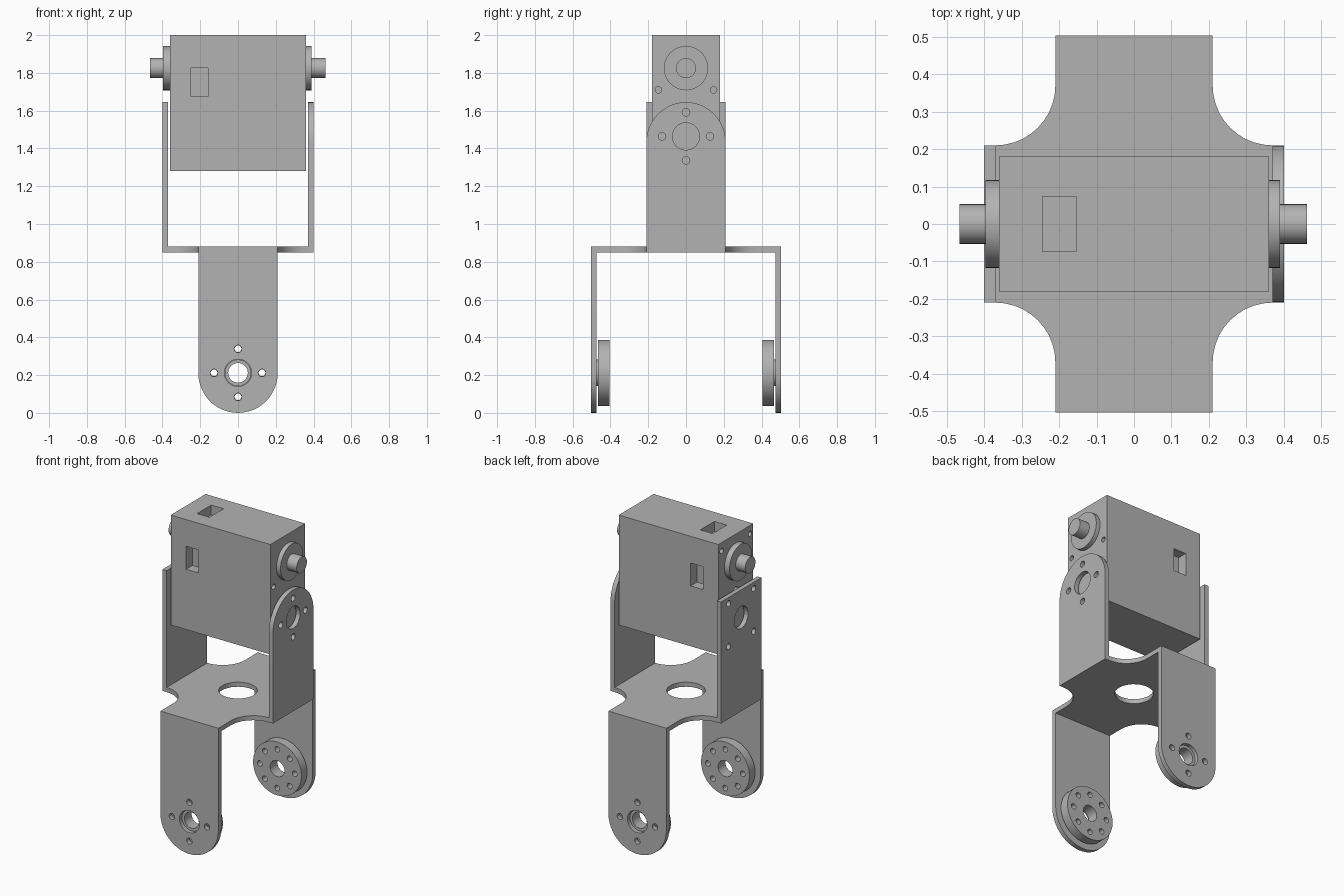
import bpy
import bmesh
from math import cos, sin, pi, radians

if "Cube" in bpy.data.objects:
    bpy.data.objects.remove(bpy.data.objects["Cube"])

grey = bpy.data.materials.new("plain grey")
grey.use_nodes = True
grey.diffuse_color = (0.45, 0.45, 0.45, 1)
grey.node_tree.nodes["Principled BSDF"].inputs["Base Color"].default_value = grey.diffuse_color


def arc(cu, cv, r, start, end, steps):
    angles = [radians(start + (end - start) * i / steps) for i in range(steps + 1)]
    return [(cu + r * cos(a), cv + r * sin(a)) for a in angles]


def circle(u, v, r, n=32):
    return arc(u, v, r, 0, 360, n)[:-1]


def rect(u0, u1, v0, v1):
    return [(u0, v0), (u1, v0), (u1, v1), (u0, v1)]


def place(axis, w, u, v):
    return {"x": (w, u, v), "y": (u, w, v), "z": (u, v, w)}[axis]


def make(name, prisms):
    """Object from prisms, each (profile, axis, from, to)."""
    bm = bmesh.new()
    for profile, axis, a, b in prisms:
        low = [bm.verts.new(place(axis, a, u, v)) for u, v in profile]
        high = [bm.verts.new(place(axis, b, u, v)) for u, v in profile]
        bm.faces.new(low)
        bm.faces.new(high)
        for i in range(len(profile)):
            j = (i + 1) % len(profile)
            bm.faces.new((low[i], low[j], high[j], high[i]))
    bmesh.ops.recalc_face_normals(bm, faces=bm.faces)
    mesh = bpy.data.meshes.new(name)
    bm.to_mesh(mesh)
    bm.free()
    mesh.materials.append(grey)
    obj = bpy.data.objects.new(name, mesh)
    bpy.context.scene.collection.objects.link(obj)
    return obj


def part(name, prisms, cuts=()):
    obj = make(name, prisms)
    bpy.ops.object.select_all(action="DESELECT")
    obj.select_set(True)
    bpy.context.view_layer.objects.active = obj
    if cuts:
        cutter = make(name + "_cutter", cuts)
        cutter.hide_render = True
        mod = obj.modifiers.new("holes", "BOOLEAN")
        mod.operation = "DIFFERENCE"
        mod.solver = "EXACT"
        mod.object = cutter
        bpy.ops.object.modifier_apply(modifier=mod.name)
        bpy.data.objects.remove(cutter)
    bpy.ops.object.shade_smooth_by_angle(angle=radians(30))
    return obj


def ring(u, v, r, count, hole, start=0):
    """Circular hole profiles spaced round a centre."""
    return [circle(u + r * cos(start + 2 * pi * i / count),
                   v + r * sin(start + 2 * pi * i / count), hole, 16) for i in range(count)]


# Cross-shaped base plate with concave corners and a central hole
HALF, T0, T1 = 0.21, 0.85, 0.88
quarter = [(0.37, HALF)] + arc(0.37, 0.37, 0.16, 270, 180, 10)[1:] + [(HALF, 0.473)]
mirrored = [(-u, v) for u, v in reversed(quarter)]
outline = quarter + mirrored
outline += [(-u, -v) for u, v in outline]
part("base_plate", [(outline, "z", T0, T1)],
     [(circle(0, 0, 0.115), "z", T0 - 0.1, T1 + 0.1)])

# Upper arms: rounded on the left, square on the right
round_top = [(-HALF, T0), (HALF, T0)] + arc(0, 1.435, HALF, 0, 180, 24)
holes = [circle(0, 1.464, 0.072)] + ring(0, 1.464, 0.127, 4, 0.02)
part("left_arm", [(round_top, "x", 0.37, 0.40)], [(h, "x", 0.3, 0.5) for h in holes])
holes = [circle(0, 1.464, 0.072)]
holes += [circle(u, 1.464 + v, 0.02, 16) for u in (-0.13, 0.13) for v in (-0.14, 0.14)]
part("right_arm", [(rect(-HALF, HALF, T0, 1.645), "x", -0.40, -0.37)],
     [(h, "x", -0.5, -0.3) for h in holes])

# Lower legs with a bored disc inside each
round_foot = [(HALF, T1), (-HALF, T1)] + arc(0, HALF, HALF, 180, 360, 24)
for name, s in (("front", -1), ("back", 1)):
    c = 0.212
    holes = [circle(0, c, 0.072)] + ring(0, c, 0.127, 4, 0.02)
    part(name + "_leg", [(round_foot, "y", s * 0.473, s * 0.503)],
         [(h, "y", s * 0.4, s * 0.6) for h in holes])
    holes = [circle(0, c, 0.052)] + ring(0, c, 0.127, 8, 0.018)
    part(name + "_disc", [(circle(0, c, 0.175, 48), "y", s * 0.406, s * 0.465)],
         [(h, "y", s * 0.3, s * 0.6) for h in holes])
    part(name + "_disc_hub", [(circle(0, c, 0.07), "y", s * 0.465, s * 0.48)],
         [(circle(0, c, 0.052), "y", s * 0.3, s * 0.6)])

# Motor body with shallow pockets and screw holes
DEPTH = 0.065
window = rect(-0.25, -0.16, 1.675, 1.825)
pockets = [(window, "y", s * (0.18 - DEPTH), s * 0.3) for s in (-1, 1)]
pockets.append((rect(-0.245, -0.155, -0.073, 0.073), "z", 2 - DEPTH, 2.1))
for u in (-0.146, 0.146):
    pockets.append((circle(u, 1.71, 0.017, 16), "x", 0.31, 0.4))
    pockets.append((circle(u, 1.945, 0.017, 16), "x", -0.4, -0.31))
pockets.append((circle(0, 1.64, 0.017, 16), "x", -0.4, -0.31))
part("motor_body", [(rect(-0.18, 0.18, 1.28, 2.0), "x", -0.361, 0.361)], pockets)

# Collars and shafts on both sides of the motor
for name, s, collar, tip in (("left", 1, 0.39, 0.462), ("right", -1, 0.397, 0.466)):
    part(name + "_collar", [(circle(0, 1.825, 0.117, 48), "x", s * 0.361, s * collar)])
    part(name + "_shaft", [(circle(0, 1.825, 0.053), "x", s * collar, s * tip)])
